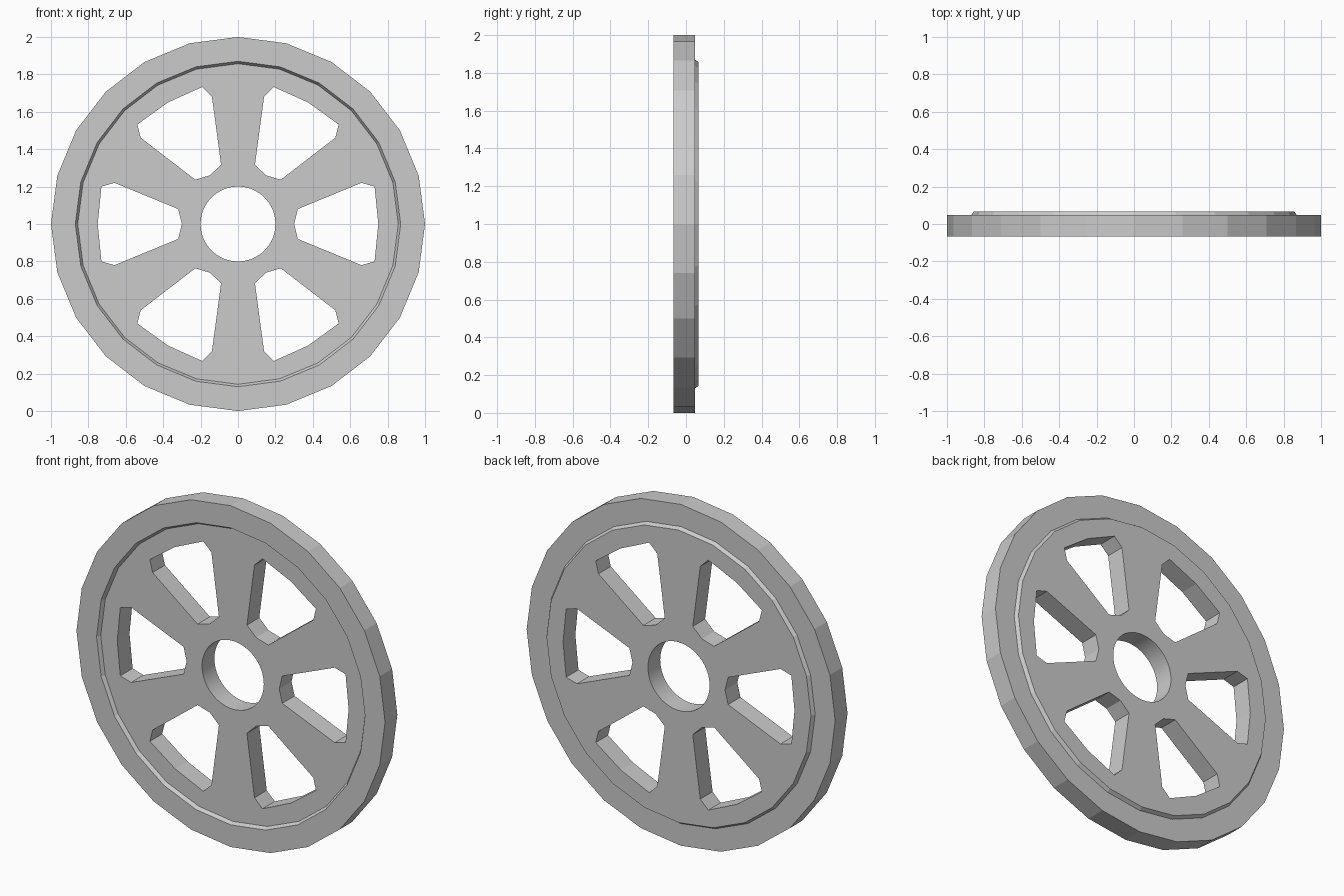
import bpy, bmesh
from math import sin, cos, pi, radians

if "Cube" in bpy.data.objects:
    bpy.data.objects.remove(bpy.data.objects["Cube"])

CZ = 1.0  # wheel centre height


def ring(bm, pts, y):
    return [bm.verts.new((x, y, z + CZ)) for x, z in pts]


def circle(r, n):
    return [(r * sin(2 * pi * i / n), r * cos(2 * pi * i / n)) for i in range(n)]


def loft(name, sections):
    """Join equal-sized (points, y) loops into a capped solid."""
    bm = bmesh.new()
    loops = [ring(bm, p, y) for p, y in sections]
    n = len(loops[0])
    for a, b in zip(loops, loops[1:]):
        for i in range(n):
            j = (i + 1) % n
            bm.faces.new((a[i], a[j], b[j], b[i]))
    bm.faces.new(loops[0])
    bm.faces.new(loops[-1])
    bmesh.ops.recalc_face_normals(bm, faces=bm.faces[:])
    me = bpy.data.meshes.new(name)
    bm.to_mesh(me)
    bm.free()
    ob = bpy.data.objects.new(name, me)
    bpy.context.collection.objects.link(ob)
    return ob


# Wheel body: 24-sided rim, web recessed at the front and raised at the back
profile = [(0.857, -0.047), (0.87, -0.067), (1.0, -0.067),
           (1.0, 0.047), (0.87, 0.047), (0.857, 0.067)]
wheel = loft("spoked_wheel", [(circle(r, 24), y) for r, y in profile])

# Cutters: round axle bore and six windows between the spokes
cutters = [loft("bore_cutter", [(circle(0.2, 64), y) for y in (-0.2, 0.2)])]
half = [(0.32, 0.08), (0.66, 0.22), (0.73, 0.20)]
window = [(0.30, 0)] + half + [(0.75, 0)] + [(x, -z) for x, z in reversed(half)]
for k in range(6):
    c, s = cos(k * pi / 3), sin(k * pi / 3)
    pts = [(x * c - z * s, x * s + z * c) for x, z in window]
    cutters.append(loft("window_cutter", [(pts, y) for y in (-0.2, 0.2)]))

bpy.context.view_layer.objects.active = wheel
wheel.select_set(True)
for cutter in cutters:
    cutter.hide_render = True
    mod = wheel.modifiers.new("cut", 'BOOLEAN')
    mod.operation, mod.solver, mod.object = 'DIFFERENCE', 'EXACT', cutter
    bpy.ops.object.modifier_apply(modifier=mod.name)
    bpy.data.objects.remove(cutter)

# Smooth bore only; the rim facets stay flat
bpy.ops.object.shade_smooth_by_angle(angle=radians(10))
